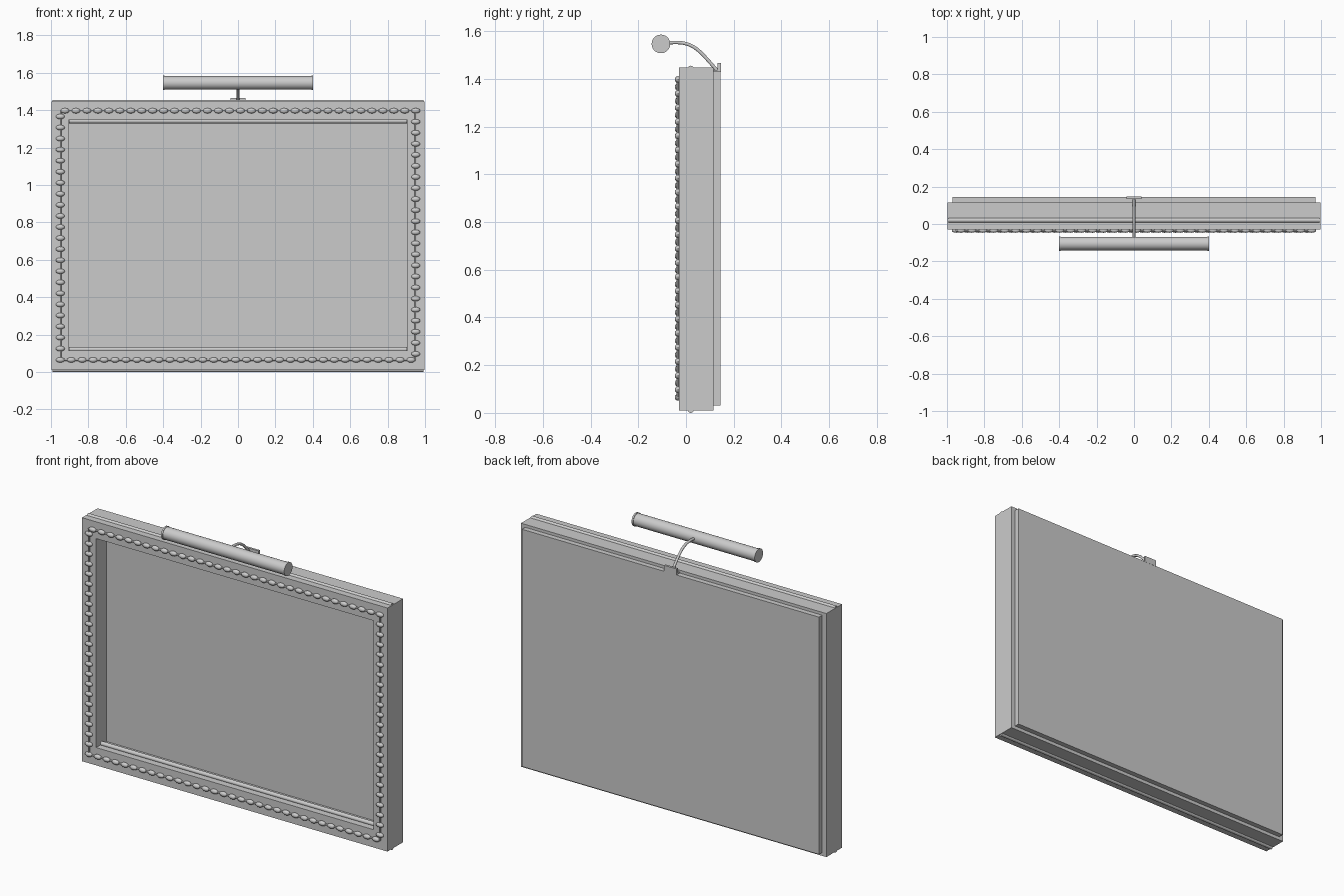
import bpy, bmesh, math
from mathutils import Vector, Matrix

if "Cube" in bpy.data.objects:
    bpy.data.objects.remove(bpy.data.objects["Cube"])

grey = bpy.data.materials.new("plain_grey")
grey.diffuse_color = (0.6, 0.6, 0.6, 1)
grey.use_nodes = True
grey.node_tree.nodes["Principled BSDF"].inputs["Base Color"].default_value = grey.diffuse_color


def finish(name, bm, smooth=False):
    me = bpy.data.meshes.new(name)
    bmesh.ops.recalc_face_normals(bm, faces=bm.faces)
    bm.to_mesh(me)
    bm.free()
    me.materials.append(grey)
    ob = bpy.data.objects.new(name, me)
    bpy.context.collection.objects.link(ob)
    if smooth:
        bpy.ops.object.select_all(action='DESELECT')
        ob.select_set(True)
        bpy.context.view_layer.objects.active = ob
        bpy.ops.object.shade_smooth_by_angle(angle=math.radians(40))
    return ob


def box(name, x, y, z):
    bm = bmesh.new()
    size = Matrix.Diagonal((x[1] - x[0], y[1] - y[0], z[1] - z[0], 1))
    mid = Matrix.Translation((sum(x) / 2, sum(y) / 2, sum(z) / 2))
    bmesh.ops.create_cube(bm, size=1, matrix=mid @ size)
    return finish(name, bm)


def add_rod(bm, a, b, r, seg=16):
    a, b = Vector(a), Vector(b)
    rot = (b - a).to_track_quat('Z', 'Y').to_matrix().to_4x4()
    bmesh.ops.create_cone(bm, cap_ends=True, segments=seg, radius1=r, radius2=r,
                          depth=(b - a).length, matrix=Matrix.Translation((a + b) / 2) @ rot)


# Frame: rectangular ring extruded front to back
bm = bmesh.new()
rings = []
for y in (-0.03, 0.115):
    for hx, z0, z1 in ((0.997, 0.01, 1.447), (0.905, 0.115, 1.348)):
        rings.append([bm.verts.new((x, y, z)) for x, z in
                      ((-hx, z0), (hx, z0), (hx, z1), (-hx, z1))])
for a, b in ((0, 1), (2, 3), (0, 2), (1, 3)):
    for i in range(4):
        j = (i + 1) % 4
        bm.faces.new((rings[a][i], rings[a][j], rings[b][j], rings[b][i]))
finish("frame", bm)

# Picture panel inside the opening and backing board behind it
box("picture_panel", (-0.905, 0.905), (0.065, 0.115), (0.115, 1.348))
box("backing_board", (-0.97, 0.97), (0.115, 0.145), (0.03, 1.43))

# Round rods let into the outer and inner faces of the top and bottom rails
bm = bmesh.new()
for z, hx in ((0.0125, 0.993), (1.4425, 0.993), (0.121, 0.904), (1.342, 0.904)):
    add_rod(bm, (-hx, 0.02, z), (hx, 0.02, z), 0.0125)
finish("rail_rods", bm, True)

# Bead chain: flattened beads strung on a thin cord around the front
X, ZB, ZT, Y = 0.95, 0.065, 1.397, -0.034
points = [(-0.925 + i * 0.0586, ZT) for i in range(33)]
points += [(0.925 - i * 0.0586, ZB) for i in range(33)]
points += [(-X, 1.366 - i * 0.0591) for i in range(22)]
points += [(X, 1.338 - i * 0.0591) for i in range(22)]
bm = bmesh.new()
for x, z in points:
    bmesh.ops.create_uvsphere(bm, u_segments=12, v_segments=8, radius=1,
                              matrix=Matrix.Translation((x, Y, z)) @ Matrix.Diagonal((0.024, 0.013, 0.014, 1)))
finish("beads", bm, True)

bm = bmesh.new()
corners = [(-X, Y, ZB), (X, Y, ZB), (X, Y, ZT), (-X, Y, ZT)]
for i in range(4):
    add_rod(bm, corners[i], corners[(i + 1) % 4], 0.005, 8)
finish("bead_cord", bm, True)

# Lamp tube with slim end caps
LY, LZ = -0.105, 1.546
bm = bmesh.new()
add_rod(bm, (-0.395, LY, LZ), (0.395, LY, LZ), 0.036, 32)
for s in (-1, 1):
    add_rod(bm, (s * 0.392, LY, LZ), (s * 0.402, LY, LZ), 0.039, 32)
finish("lamp_tube", bm, True)

# Curved lamp arm swept along a smooth path
curve = bpy.data.curves.new("arm_path", 'CURVE')
curve.dimensions = '3D'
curve.bevel_depth = 0.0075
curve.bevel_resolution = 3
curve.use_fill_caps = True
curve.resolution_u = 16
spline = curve.splines.new('BEZIER')
spline.bezier_points.add(1)
path = (((-0.08, 1.55), (-0.13, 1.55), (0.03, 1.562)),
        ((0.13, 1.435), (0.05, 1.525), (0.16, 1.40)))
for p, (co, left, right) in zip(spline.bezier_points, path):
    p.handle_left_type = p.handle_right_type = 'FREE'
    p.co, p.handle_left, p.handle_right = (0, *co), (0, *left), (0, *right)
source = bpy.data.objects.new("arm_path", curve)
bpy.context.collection.objects.link(source)
bpy.context.view_layer.update()
bm = bmesh.new()
bm.from_mesh(source.to_mesh())
source.to_mesh_clear()
bpy.data.objects.remove(source)
finish("lamp_arm", bm, True)

# Bracket: upright plate with a small foot on the backing board
box("bracket_plate", (-0.04, 0.04), (0.133, 0.146), (1.428, 1.466))
box("bracket_foot", (-0.04, 0.04), (0.115, 0.14), (1.428, 1.436))
